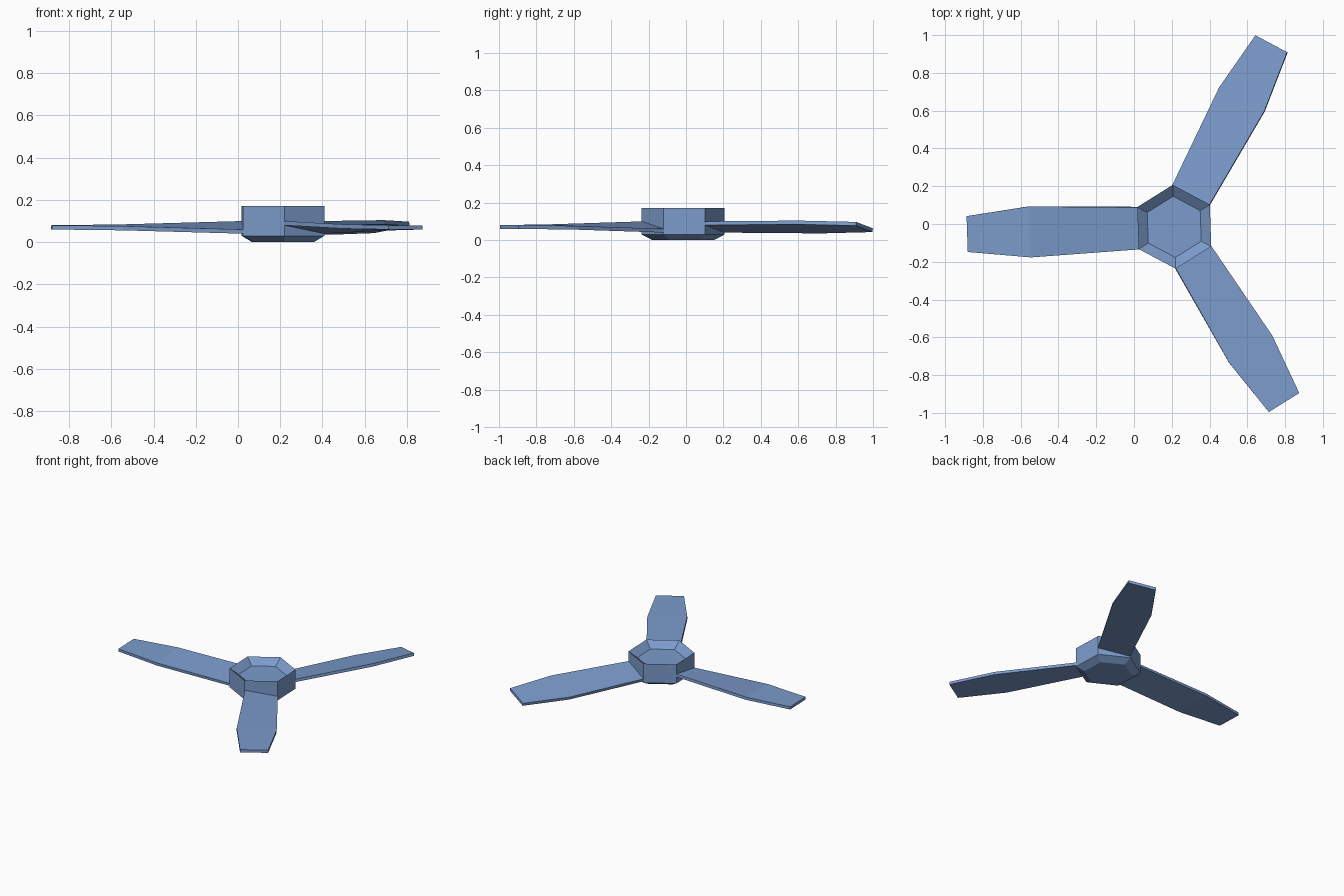
import bpy, bmesh
from math import sin, cos, radians
from mathutils import Vector

cube = bpy.data.objects.get("Cube")
if cube:
    bpy.data.objects.remove(cube, do_unlink=True)

# Single colour
blue = bpy.data.materials.new("steel_blue")
blue.use_nodes = True
colour = (0.2, 0.33, 0.6, 1)
blue.diffuse_color = colour
blue.node_tree.nodes["Principled BSDF"].inputs["Base Color"].default_value = colour

CENTRE = Vector((0.213, -0.015, 0))
TURN = 182  # direction of the first blade, degrees


def loft(name, rings):
    """Flat-faced skin through equal-sized rings, capped at both ends."""
    bm = bmesh.new()
    loops = [[bm.verts.new(p) for p in ring] for ring in rings]
    for a, b in zip(loops, loops[1:]):
        for i in range(len(a)):
            j = (i + 1) % len(a)
            bm.faces.new((a[i], a[j], b[j], b[i]))
    bm.faces.new(loops[0])
    bm.faces.new(loops[-1])
    bmesh.ops.recalc_face_normals(bm, faces=bm.faces)
    mesh = bpy.data.meshes.new(name)
    bm.to_mesh(mesh)
    bm.free()
    mesh.materials.append(blue)
    obj = bpy.data.objects.new(name, mesh)
    obj.location = CENTRE
    bpy.context.collection.objects.link(obj)
    return obj


def hexagon(radius, z):
    angles = [radians(TURN + 30 + 60 * i) for i in range(6)]
    return [(radius * cos(a), radius * sin(a), z) for a in angles]


# Hub: bevelled underside, straight wall, dished top
loft("hub", [hexagon(0.165, 0), hexagon(0.222, 0.03),
             hexagon(0.222, 0.172), hexagon(0.162, 0.127)])


# Blades: stations of distance, half width and pitch slope
def blade(name, angle, slopes):
    rings = []
    for u, half, slope in zip((0.188, 0.764, 1.097), (0.111, 0.135, 0.095), slopes):
        ring = []
        for v, h in ((-1, -1), (1, -1), (1, 1), (-1, 1)):
            shift = slope * 0.01 * h  # thickness leans with the pitch
            ring.append((u, v * half + shift, 0.07 + 0.01 * h - v * half * slope))
        rings.append(ring)
    obj = loft(name, rings)
    obj.rotation_euler.z = radians(angle)


twisted = (0.18, 0.03, 0)
pitched = (0.18, 0.18, 0.18)
blade("right_blade", TURN, twisted)
blade("back_left_blade", TURN - 120, pitched)
blade("front_left_blade", TURN + 120, twisted)
